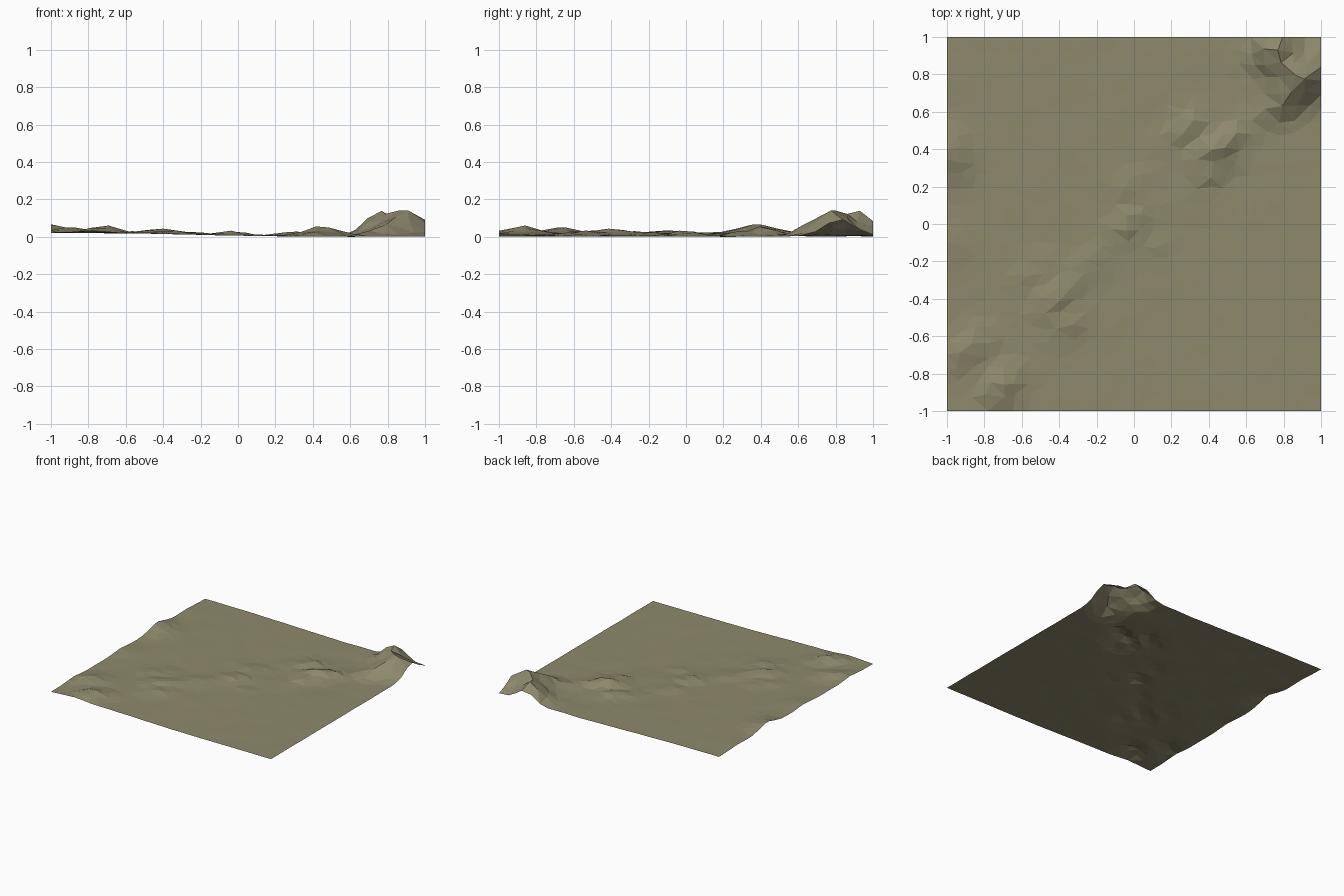
import bpy, bmesh, math, random
from mathutils import noise, Vector

random.seed(4)
CELLS = 27

# Mounds: x, y, height, long radius, short radius, angle of the long axis in degrees
MOUNDS = [
    (0.91, 0.79, 0.125, 0.17, 0.10, 30),
    (0.75, 0.93, 0.130, 0.12, 0.10, 60),
    (0.84, 0.85, 0.030, 0.10, 0.07, -45),
    (0.80, 0.64, 0.040, 0.14, 0.07, 30),
    (0.45, 0.42, 0.058, 0.14, 0.06, 30),
    (0.42, 0.28, 0.030, 0.12, 0.05, 30),
    (0.28, 0.52, 0.030, 0.11, 0.06, 30),
    (-0.02, 0.01, 0.030, 0.11, 0.06, 40),
    (0.00, 0.20, 0.015, 0.12, 0.06, 30),
    (0.12, -0.12, 0.010, 0.10, 0.05, 30),
    (-0.22, -0.18, 0.012, 0.12, 0.07, 40),
    (-0.42, -0.40, 0.032, 0.14, 0.07, 35),
    (-0.35, -0.55, 0.020, 0.12, 0.06, 30),
    (-0.55, -0.25, 0.012, 0.12, 0.06, 35),
    (-0.72, -0.88, 0.042, 0.14, 0.08, 40),
    (-0.90, -0.68, 0.032, 0.14, 0.08, 35),
    (-1.00, 0.38, 0.046, 0.12, 0.14, 30),
    (-1.00, -0.10, 0.015, 0.12, 0.10, 30),
    (-1.00, 0.75, 0.010, 0.10, 0.12, 30),
]


def height(x, y):
    # Gentle slope down to the right, plus mounds and a little roughness
    t = min(max((0.4 - x) / 1.2, 0), 1)
    z = 0.006 + 0.018 * t * t * (3 - 2 * t)
    for cx, cy, h, a, b, deg in MOUNDS:
        c, s = math.cos(math.radians(deg)), math.sin(math.radians(deg))
        u = ((x - cx) * c + (y - cy) * s) / a
        v = ((y - cy) * c - (x - cx) * s) / b
        z += h * math.exp(-(u * u + v * v))
    band = math.exp(-((x - y) / 0.5) ** 2)
    return z + (0.002 + 0.004 * band) * noise.noise(Vector((x * 6, y * 6, 2)))


# Terrain sheet: jittered triangle grid
bm = bmesh.new()
bmesh.ops.create_grid(bm, x_segments=CELLS, y_segments=CELLS, size=1)
for v in bm.verts:
    if abs(v.co.x) < 0.999:
        v.co.x += random.uniform(-0.018, 0.018)
    if abs(v.co.y) < 0.999:
        v.co.y += random.uniform(-0.018, 0.018)
    v.co.z = height(v.co.x, v.co.y)
low = min(v.co.z for v in bm.verts)
for v in bm.verts:
    v.co.z -= low
bmesh.ops.triangulate(bm, faces=bm.faces[:], quad_method='SHORT_EDGE')
mesh = bpy.data.meshes.new("terrain")
bm.to_mesh(mesh)
bm.free()
terrain = bpy.data.objects.new("terrain", mesh)
bpy.context.collection.objects.link(terrain)

# Dry grass colour
grass = bpy.data.materials.new("dry_grass")
grass.diffuse_color = (0.27, 0.25, 0.15, 1)
mesh.materials.append(grass)
